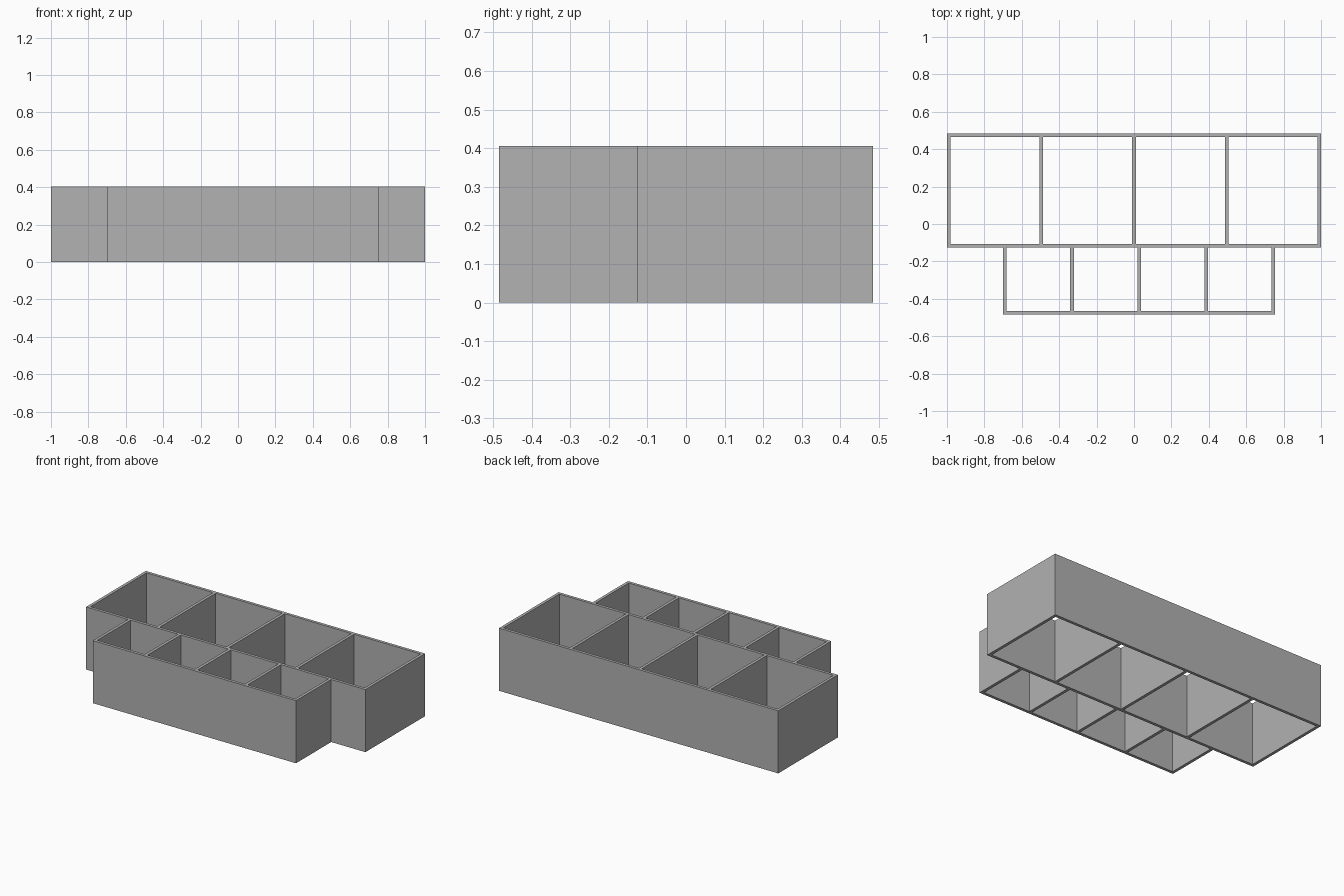
import bpy
import bmesh

HEIGHT = 0.405
WALL = 0.019

if "Cube" in bpy.data.objects:
    bpy.data.objects.remove(bpy.data.objects["Cube"], do_unlink=True)

grey = bpy.data.materials.new("plain grey")
grey.use_nodes = True
colour = (0.445, 0.445, 0.445, 1)
grey.diffuse_color = colour
grey.node_tree.nodes["Principled BSDF"].inputs["Base Color"].default_value = colour


def divided_tray(name, x0, x1, y0, y1, cells, back_wall):
    """Open-ended row of equal compartments as one clean extruded wall plan."""
    step = (x1 - x0 - WALL) / cells
    xs = []
    for i in range(cells + 1):
        xs += [x0 + i * step, x0 + i * step + WALL]
    ys = [y0, y0 + WALL] + ([y1 - WALL] if back_wall else []) + [y1]

    # Floor plan: every grid square that is wall, compartments left empty
    bm = bmesh.new()
    grid = [[bm.verts.new((x, y, 0)) for y in ys] for x in xs]
    for i in range(len(xs) - 1):
        for j in range(len(ys) - 1):
            if i % 2 == 0 or j != 1:
                bm.faces.new((grid[i][j], grid[i + 1][j],
                              grid[i + 1][j + 1], grid[i][j + 1]))

    # Raise the walls
    raised = bmesh.ops.extrude_face_region(bm, geom=bm.faces[:], use_keep_orig=True)
    tops = [v for v in raised["geom"] if isinstance(v, bmesh.types.BMVert)]
    bmesh.ops.translate(bm, verts=tops, vec=(0, 0, HEIGHT))
    bmesh.ops.recalc_face_normals(bm, faces=bm.faces[:])

    mesh = bpy.data.meshes.new(name)
    bm.to_mesh(mesh)
    bm.free()
    mesh.materials.append(grey)
    obj = bpy.data.objects.new(name, mesh)
    bpy.context.collection.objects.link(obj)
    return obj


# Large compartments at the back, small ones sharing their front wall
divided_tray("large_compartments", -1, 1, -0.125, 0.485, 4, True)
divided_tray("small_compartments", -0.7, 0.755, -0.485, -0.125, 4, False)
